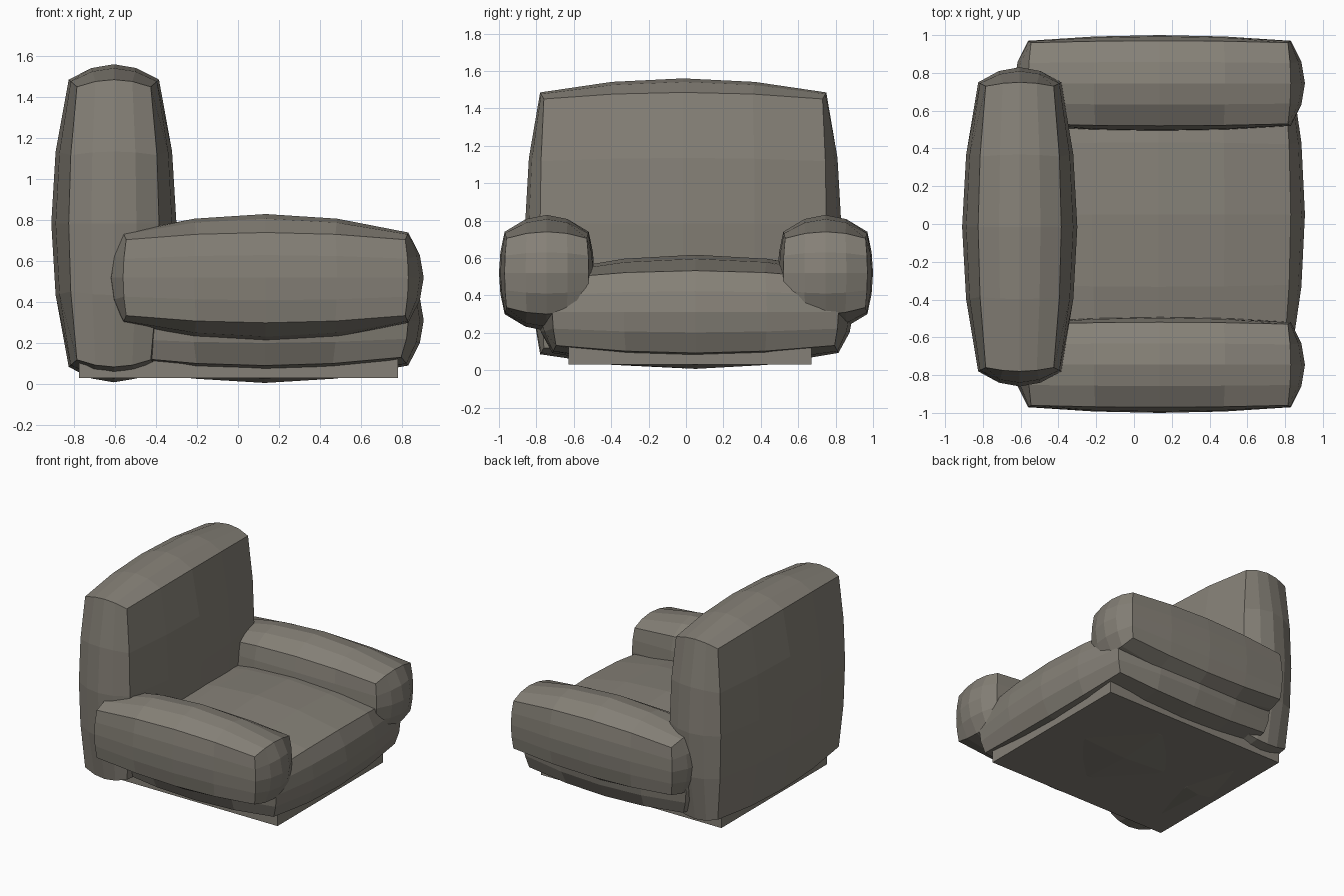
import bpy, bmesh
from mathutils import Vector

default = bpy.data.objects.get("Cube")
if default:
    bpy.data.objects.remove(default, do_unlink=True)

# Upholstery colour
fabric = bpy.data.materials.new("warm_grey_fabric")
fabric.use_nodes = True
COLOUR = (0.235, 0.217, 0.184, 1)
fabric.diffuse_color = COLOUR
bsdf = fabric.node_tree.nodes["Principled BSDF"]
bsdf.inputs["Base Color"].default_value = COLOUR
bsdf.inputs["Roughness"].default_value = 0.9


def finish(name, bm, centre):
    mesh = bpy.data.meshes.new(name)
    bm.to_mesh(mesh)
    bm.free()
    mesh.materials.append(fabric)
    obj = bpy.data.objects.new(name, mesh)
    obj.location = centre
    bpy.context.collection.objects.link(obj)
    return obj


def cushion(name, centre, axes):
    """Gridded box with bulging faces; each axis is (corner, edge bulge, face bulge)."""
    bm = bmesh.new()
    bmesh.ops.create_cube(bm, size=2)
    bmesh.ops.subdivide_edges(bm, edges=bm.edges[:], cuts=3, use_grid_fill=True)
    for vert in bm.verts:
        p = vert.co.copy()
        dome = [1 - c * c for c in p]
        result = Vector()
        for i, (corner, edge, face) in enumerate(axes):
            a, b = dome[(i + 1) % 3], dome[(i + 2) % 3]
            result[i] = p[i] * (corner + edge * (a + b) + face * a * b)
        vert.co = result
    bmesh.ops.recalc_face_normals(bm, faces=bm.faces[:])
    return finish(name, bm, centre)


# Seat and backrest share one cushion shape, turned upright for the back
THICK = (0.18, 0.04, 0.045)
WIDE = (0.745, 0.02, 0.06)
LONG = (0.665, 0.035, 0.04)
cushion("seat_cushion", (0.13, 0.05, 0.312), (LONG, WIDE, THICK))
cushion("backrest", (-0.605, -0.015, 0.785), (THICK, WIDE, LONG))

# Pair of armrests
ARM = ((0.68, 0.015, 0.06), (0.215, 0.01, 0.02), (0.185, 0.035, 0.055))
for name, side in (("near_armrest", -1), ("far_armrest", 1)):
    cushion(name, (0.135, side * 0.745, 0.52), ARM)

# Flat base block under the seat
bm = bmesh.new()
bmesh.ops.create_cube(bm, size=1)
bmesh.ops.scale(bm, vec=(1.555, 1.3, 0.17), verts=bm.verts[:])
finish("base", bm, (0.0025, 0.022, 0.115))
